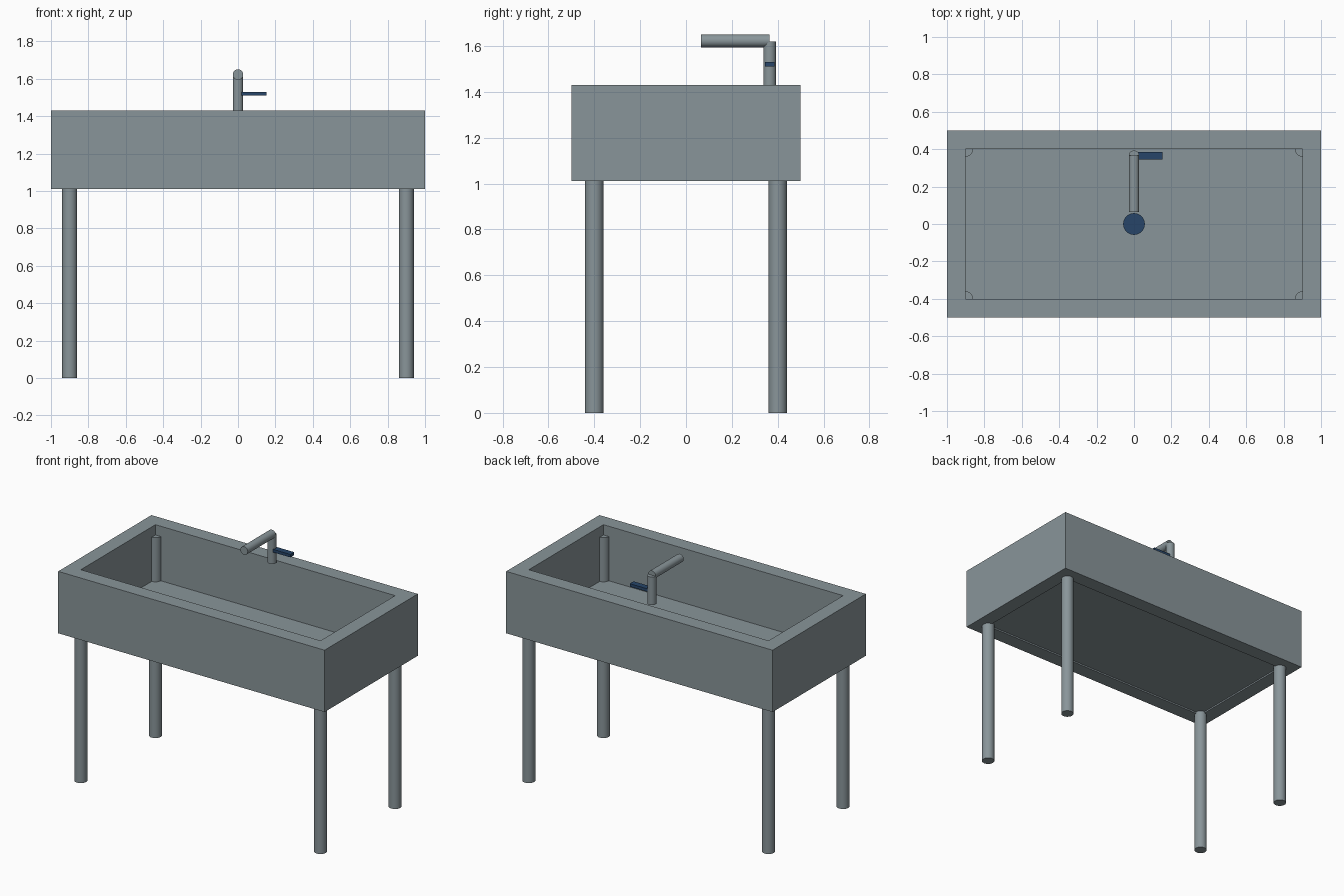
import bpy
import math

if "Cube" in bpy.data.objects:
    bpy.data.objects.remove(bpy.data.objects["Cube"])


def material(name, rgb):
    m = bpy.data.materials.new(name)
    m.diffuse_color = (*rgb, 1.0)
    m.use_nodes = True
    m.node_tree.nodes["Principled BSDF"].inputs["Base Color"].default_value = m.diffuse_color
    return m


STEEL = material("grey steel", (0.25, 0.30, 0.32))
BLUE = material("dark blue", (0.02, 0.06, 0.14))


def box(name, lo, hi, mat):
    """Axis-aligned box between two corners."""
    centre = [(a + b) / 2 for a, b in zip(lo, hi)]
    bpy.ops.mesh.primitive_cube_add(size=1, location=centre)
    ob = bpy.context.object
    ob.name = name
    ob.scale = [b - a for a, b in zip(lo, hi)]
    bpy.ops.object.transform_apply(location=False, rotation=False, scale=True)
    ob.data.materials.append(mat)
    return ob


def rod(name, radius, length, centre, mat, rot=(0, 0, 0)):
    """Smooth round rod, along z unless rotated."""
    bpy.ops.mesh.primitive_cylinder_add(vertices=32, radius=radius, depth=length,
                                        location=centre, rotation=rot)
    ob = bpy.context.object
    ob.name = name
    ob.data.materials.append(mat)
    bpy.ops.object.shade_smooth_by_angle(angle=math.radians(30))
    return ob


BOTTOM, RIM, FLOOR = 1.01, 1.43, 1.06

# Basin: floor and four walls
box("basin_floor", (-0.9, -0.4, BOTTOM + 0.01), (0.9, 0.4, FLOOR), STEEL)
box("left_wall", (-1.0, -0.5, BOTTOM), (-0.9, 0.5, RIM), STEEL)
box("right_wall", (0.9, -0.5, BOTTOM), (1.0, 0.5, RIM), STEEL)
box("front_wall", (-0.9, -0.5, BOTTOM), (0.9, -0.4, RIM), STEEL)
box("back_wall", (-0.9, 0.4, BOTTOM), (0.9, 0.5, RIM), STEEL)

# Legs, running up into the basin corners
for side, x in (("left", -0.9), ("right", 0.9)):
    for end, y in (("front", -0.4), ("back", 0.4)):
        rod(f"{end}_{side}_leg", 0.04, 1.36, (x, y, 0.68), STEEL)

# Drain
rod("drain", 0.058, 0.02, (0, 0, FLOOR), BLUE)

# Tap: post, spout and lever
rod("tap_post", 0.028, 0.19, (0, 0.365, 1.525), STEEL)
rod("tap_spout", 0.028, 0.30, (0, 0.215, 1.622), STEEL, (math.pi / 2, 0, 0))
box("tap_lever", (0.01, 0.345, 1.51), (0.152, 0.386, 1.53), BLUE)
